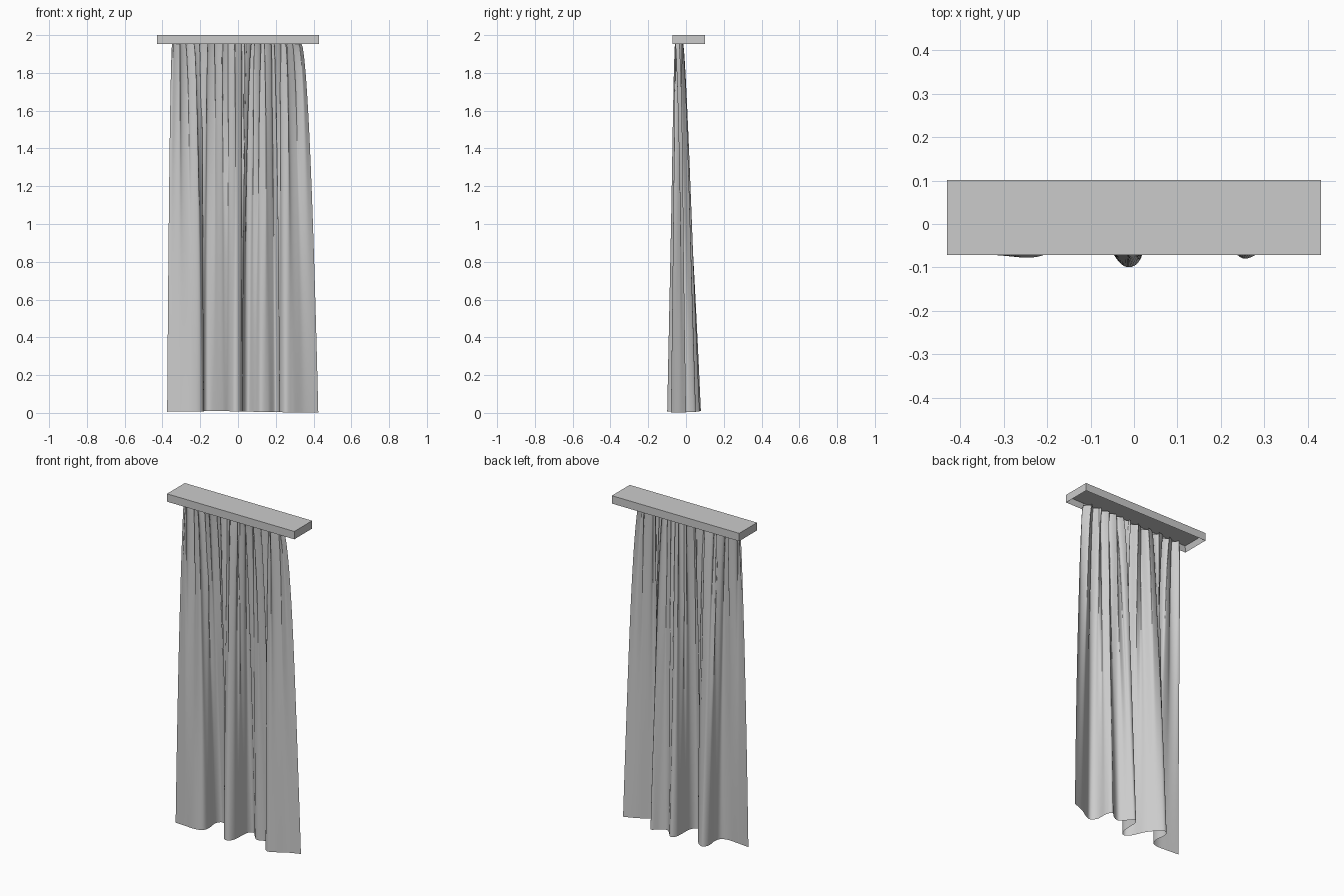
import bpy, bmesh, math
from mathutils import Vector

if "Cube" in bpy.data.objects:
    bpy.data.objects.remove(bpy.data.objects["Cube"])

mat = bpy.data.materials.new("light grey")
mat.diffuse_color = (0.6, 0.6, 0.6, 1)
mat.use_nodes = True
mat.node_tree.nodes["Principled BSDF"].inputs["Base Color"].default_value = mat.diffuse_color


def add_object(name, bm):
    me = bpy.data.meshes.new(name)
    bm.to_mesh(me)
    bm.free()
    me.materials.append(mat)
    ob = bpy.data.objects.new(name, me)
    bpy.context.collection.objects.link(ob)
    return ob


# Pelmet: shallow box, hollowed from below
bm = bmesh.new()
bmesh.ops.create_cube(bm, size=1)
for v in bm.verts:
    v.co = Vector((v.co.x * 0.86, v.co.y * 0.172 + 0.015, v.co.z * 0.048 + 1.976))
bm.normal_update()
under = [f for f in bm.faces if f.normal.z < -0.9]
bmesh.ops.inset_region(bm, faces=under, thickness=0.011, use_even_offset=True)
for v in under[0].verts:
    v.co.z = 1.985
bmesh.ops.recalc_face_normals(bm, faces=bm.faces)
add_object("pelmet", bm)

# Hem path of the curtain seen from above (x, y)
HEM = [(-.375, -.066), (-.30, -.073), (-.235, -.077), (-.192, -.062), (-.18, -.02),
       (-.186, .045), (-.165, .078), (-.13, .062), (-.08, .0), (-.05, -.065),
       (-.022, -.097), (.005, -.093), (.022, -.06), (.025, .0), (.03, .05), (.055, .072),
       (.09, .035), (.12, .008), (.16, .02), (.198, .052), (.218, .02),
       (.222, -.045), (.25, -.079), (.29, -.066), (.35, -.03), (.425, .0)]


def smooth_path(pts, steps=16):
    """Catmull-Rom curve through the points."""
    p = [Vector(q) for q in pts]
    p = [2 * p[0] - p[1]] + p + [2 * p[-1] - p[-2]]
    out = []
    for i in range(1, len(p) - 2):
        a, b, c, d = p[i - 1:i + 3]
        for k in range(steps):
            t = k / steps
            out.append(0.5 * (2 * b + (c - a) * t + (2 * a - 5 * b + 4 * c - d) * t * t
                              + (3 * b - a - 3 * c + d) * t ** 3))
    return out + [p[-2]]


def resample(path, n):
    """Evenly spaced points by length."""
    acc = [0]
    for a, b in zip(path, path[1:]):
        acc.append(acc[-1] + (b - a).length)
    out, j = [], 0
    for i in range(n + 1):
        s = acc[-1] * i / n
        while j < len(acc) - 2 and acc[j + 1] < s:
            j += 1
        out.append(path[j].lerp(path[j + 1], (s - acc[j]) / (acc[j + 1] - acc[j])))
    return out


# Curtain: gathered pleats at the top blending into broad folds at the hem
COLS, ROWS, TOP, BOTTOM = 300, 60, 1.97, 0.006
hem = resample(smooth_path(HEM), COLS)
bm = bmesh.new()
grid = []
for r in range(ROWS + 1):
    t = r / ROWS
    wx, wy, pleat = t ** 0.5, t ** 0.7, math.exp(-2.4 * t) * (1 - t ** 3)
    row = []
    for c in range(COLS + 1):
        s = c / COLS
        phase = 2 * math.pi * 11 * s + 0.9 * math.sin(9 * s + 1)
        x = (-0.347 + 0.677 * s + 0.03 * math.sin(math.pi * s) ** 2) * (1 - wx) + hem[c].x * wx
        y = -0.037 * (1 - wy) + hem[c].y * wy
        fade = min(1, 12 * s, 12 * (1 - s))
        x += 0.012 * math.sin(2 * phase) * pleat * fade
        y += 0.02 * math.sin(phase + 0.8 * math.sin(3 * t + 7 * s)) * pleat
        z = TOP + (BOTTOM + 0.003 * math.sin(5 * s) - TOP) * t
        row.append(bm.verts.new((x, y, z)))
    grid.append(row)
for a, b in zip(grid, grid[1:]):
    for c in range(COLS):
        f = bm.faces.new((a[c], b[c], b[c + 1], a[c + 1]))
        f.smooth = True
add_object("curtain", bm)
